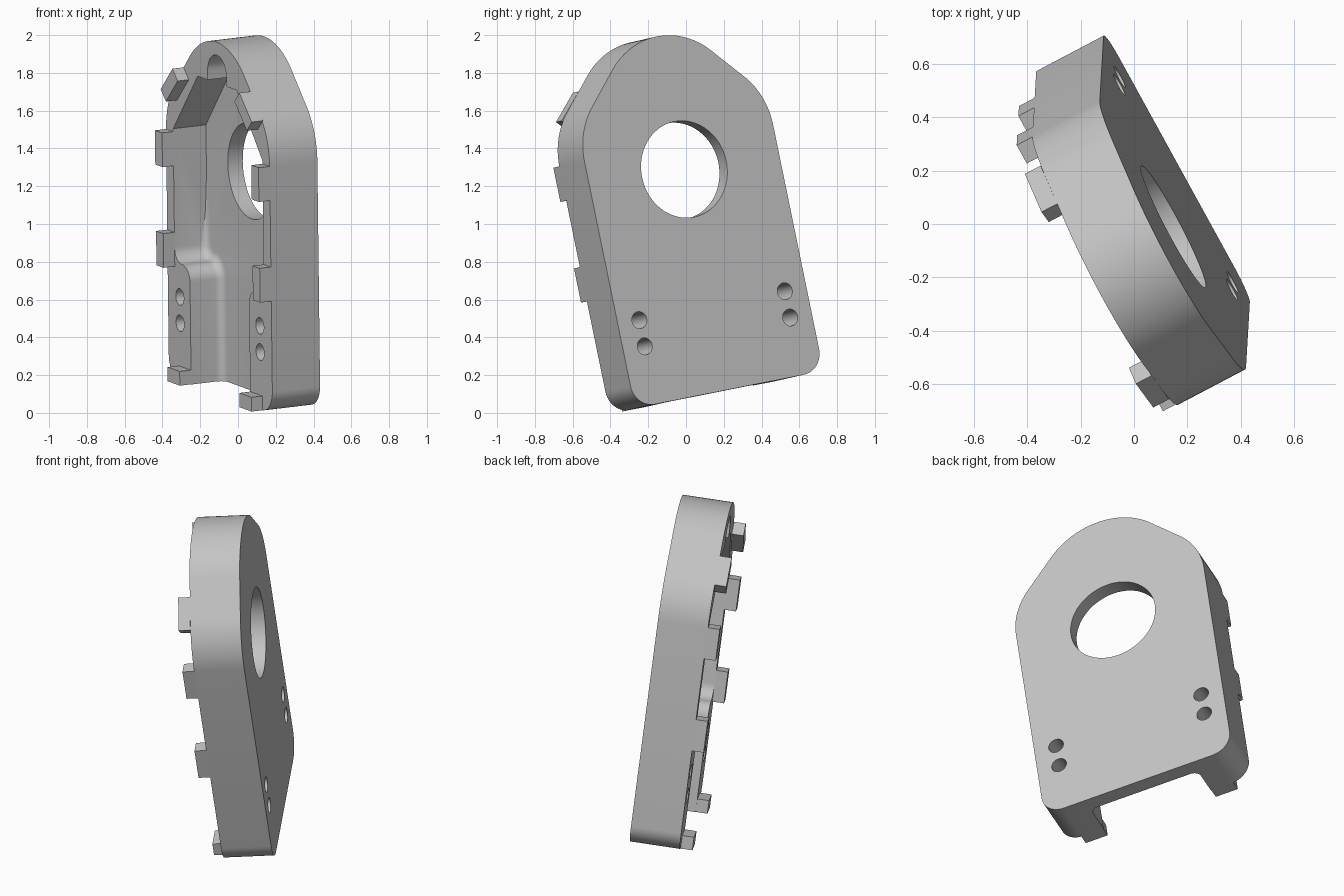
import bpy, bmesh
from math import radians, cos, sin
from mathutils import Matrix, Vector

cube = bpy.data.objects.get("Cube")
if cube:
    bpy.data.objects.remove(cube, do_unlink=True)

# Tilted frame of the part: across, up, and outward from the back face
up = Vector((-0.012, -0.205, 1)).normalized()
across = Vector((-0.55, 1, 0.2))
across = (across - up * across.dot(up)).normalized()
out = across.cross(up)
origin = Vector((0.297, 0, 0)) + across * 0.2835
FRAME = Matrix((across, up, out)).transposed().to_4x4()
FRAME.translation = origin

RIM, FLOOR, TAB = -0.287, -0.09, -0.354     # depths behind the back face

grey = bpy.data.materials.new("light grey metal")
grey.use_nodes = True
color = (0.55, 0.55, 0.55, 1)
grey.diffuse_color = color
grey.node_tree.nodes["Principled BSDF"].inputs["Base Color"].default_value = color


def arc(cx, cy, r, start, end, n=12):
    angles = [radians(start + (end - start) * i / n) for i in range(n + 1)]
    return [(cx + r * cos(a), cy + r * sin(a)) for a in angles]


def mirrored(half):
    return half + [(-x, y) for x, y in reversed(half) if x > 1e-4]


def prism(name, profile, w0, w1, fillet=None):
    """Extrude a profile; optionally round the top-depth edges chosen by a rule."""
    bm = bmesh.new()
    low = [bm.verts.new((x, y, w0)) for x, y in profile]
    high = [bm.verts.new((x, y, w1)) for x, y in profile]
    bm.faces.new(low)
    bm.faces.new(high)
    for i in range(len(low)):
        j = (i + 1) % len(low)
        bm.faces.new((low[i], low[j], high[j], high[i]))
    bmesh.ops.recalc_face_normals(bm, faces=bm.faces)
    if fillet:
        edges = [e for e in bm.edges if fillet(e, w1)]
        bmesh.ops.bevel(bm, geom=edges, offset=0.045, segments=5, profile=0.5,
                        affect='EDGES', clamp_overlap=False)
    mesh = bpy.data.meshes.new(name)
    bm.to_mesh(mesh)
    bm.free()
    mesh.materials.append(grey)
    obj = bpy.data.objects.new(name, mesh)
    obj.matrix_world = FRAME
    bpy.context.collection.objects.link(obj)
    return obj


def cut(target, cutter):
    cutter.hide_render = True
    mod = target.modifiers.new("cut", 'BOOLEAN')
    mod.operation, mod.solver, mod.object = 'DIFFERENCE', 'EXACT', cutter
    bpy.context.view_layer.update()
    graph = bpy.context.evaluated_depsgraph_get()
    mesh = bpy.data.meshes.new_from_object(target.evaluated_get(graph))
    target.modifiers.clear()
    target.data = mesh
    bpy.data.objects.remove(cutter, do_unlink=True)


# Arched housing body
outline = (arc(0.458, 0.197, 0.12, -90, 0) + arc(0.178, 1.409, 0.4, 0, 45)
           + arc(0, 1.565, 0.42, 45, 90, 20))
housing = prism("housing", mirrored(outline), RIM, 0)

# Hollow front, narrower between the bottom pads, with a notch at the top
hollow = ([(0.33, -0.1)] + arc(0.41, 0.63, 0.08, 180, 90, 8)
          + arc(0.418, 0.79, 0.08, -90, 0, 8)
          + [(0.498, 1.43), (0.217, 1.763), (0.105, 1.763)]
          + arc(0, 1.81, 0.105, 0, 90, 10))


def pad_foot(edge, w):
    a, b = (v.co for v in edge.verts)
    return (min(a.z, b.z) > w - 1e-4 and max(a.y, b.y) < 0.8
            and a.x * b.x > 0)


cut(housing, prism("hollow_cutter", mirrored(hollow), -0.5, FLOOR, pad_foot))

# Large bore and four screw holes
cut(housing, prism("bore_cutter", arc(0, 1.267, 0.258, 0, 360, 64)[:-1], -0.5, 0.1))
for x in (-0.446, 0.446):
    for y in (0.388, 0.53):
        cut(housing, prism("screw_cutter", arc(x, y, 0.045, 0, 360, 32)[:-1], -0.5, 0.1))


# Locating tabs standing on the rim, in mirrored pairs
def tab(name, cx, cy, width, height, tilt=0):
    for label, side in (("left", -1), ("right", 1)):
        a = radians(tilt)
        corners = []
        for i, j in ((-1, -1), (1, -1), (1, 1), (-1, 1)):
            x, y = i * width / 2, j * height / 2
            corners.append((side * (cx + x * cos(a) - y * sin(a)),
                            cy + x * sin(a) + y * cos(a)))
        prism(f"{name}_{label}", corners, TAB, RIM)


tab("upper_side_tab", 0.538, 1.322, 0.08, 0.185)
tab("lower_side_tab", 0.538, 0.778, 0.08, 0.185)
tab("shoulder_tab", 0.412, 1.688, 0.08, 0.19, 45)
tab("foot_tab", 0.4, 0.116, 0.135, 0.077)

# Smooth curved walls, keep hard edges
bpy.ops.object.select_all(action='DESELECT')
housing.select_set(True)
bpy.context.view_layer.objects.active = housing
bpy.ops.object.shade_smooth_by_angle(angle=radians(30))
